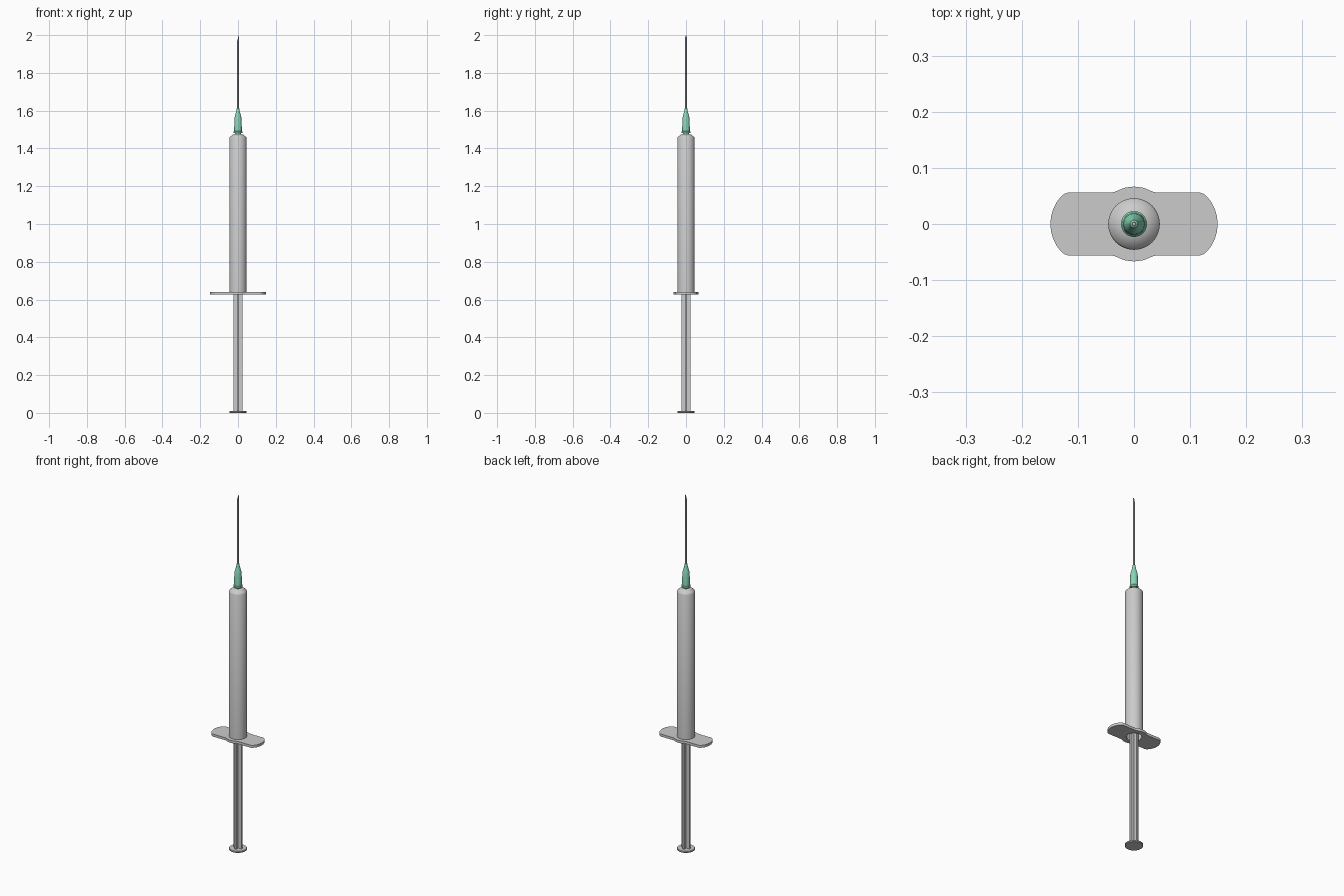
import bpy, bmesh
from math import sin, cos, pi, atan2

if "Cube" in bpy.data.objects:
    bpy.data.objects.remove(bpy.data.objects["Cube"])

SEG = 48


def finish(name, bm, mat=None):
    bmesh.ops.remove_doubles(bm, verts=bm.verts, dist=1e-6)
    bmesh.ops.recalc_face_normals(bm, faces=bm.faces)
    me = bpy.data.meshes.new(name)
    bm.to_mesh(me)
    bm.free()
    ob = bpy.data.objects.new(name, me)
    bpy.context.collection.objects.link(ob)
    if mat:
        me.materials.append(mat)
    bpy.ops.object.select_all(action='DESELECT')
    ob.select_set(True)
    bpy.context.view_layer.objects.active = ob
    bpy.ops.object.shade_smooth_by_angle(angle=pi / 6)
    return ob


def lathe(name, profile, closed=False, seg=SEG, mat=None):
    """Spin (radius, z) points around z; closed joins last to first."""
    bm = bmesh.new()
    rings = [[bm.verts.new((r * cos(2 * pi * i / seg), r * sin(2 * pi * i / seg), z))
              for i in range(seg)] for r, z in profile]
    pairs = list(zip(rings, rings[1:]))
    if closed:
        pairs.append((rings[-1], rings[0]))
    else:
        bm.faces.new(rings[0])
        bm.faces.new(rings[-1])
    for a, b in pairs:
        for i in range(seg):
            j = (i + 1) % seg
            bm.faces.new((a[i], a[j], b[j], b[i]))
    return finish(name, bm, mat)


green = bpy.data.materials.new("hub_green")
green.diffuse_color = (0.25, 0.68, 0.47, 1)
green.use_nodes = True
green.node_tree.nodes["Principled BSDF"].inputs["Base Color"].default_value = green.diffuse_color

# Hollow barrel with sloped shoulder and nozzle
BORE = 0.039
lathe("barrel", [(BORE, 0.628), (0.046, 0.628), (0.046, 1.455), (0.043, 1.461),
                 (0.026, 1.474), (0.015, 1.476), (0.013, 1.55), (0.006, 1.55),
                 (0.006, 1.465), (BORE, 1.45)], closed=True)

# Finger flange: quarter outline mirrored around, pierced by the bore
quarter = [(0.149, 0), (0.148, 0.013), (0.144, 0.027), (0.138, 0.039), (0.130, 0.049),
           (0.124, 0.054), (0.117, 0.056), (0.095, 0.056), (0.075, 0.056), (0.06, 0.056),
           (0.05, 0.056), (0.041, 0.056), (0.035, 0.057), (0.029, 0.0595),
           (0.022, 0.0625), (0.015, 0.0648), (0.007, 0.0662), (0, 0.0665)]
half = quarter + [(-x, y) for x, y in quarter[-2::-1]]
outline = half + [(x, -y) for x, y in half[-2:0:-1]]
bm = bmesh.new()
loops = []
for inner, z in ((False, 0.626), (False, 0.640), (True, 0.640), (True, 0.626)):
    ring = []
    for x, y in outline:
        a = atan2(y, x)
        p = (BORE * cos(a), BORE * sin(a)) if inner else (x, y)
        ring.append(bm.verts.new((*p, z)))
    loops.append(ring)
n = len(outline)
for k in range(4):
    a, b = loops[k], loops[(k + 1) % 4]
    for i in range(n):
        j = (i + 1) % n
        bm.faces.new((a[i], a[j], b[j], b[i]))
finish("finger_flange", bm)

# Plunger rod with a plus-shaped section
R, T = 0.025, 0.005
plus = []
for k in range(4):
    c, s = round(cos(k * pi / 2)), round(sin(k * pi / 2))
    plus += [(x * c - y * s, x * s + y * c) for x, y in ((R, -T), (R, T), (T, T))]
bm = bmesh.new()
base = bm.faces.new([bm.verts.new((x, y, 0.008)) for x, y in plus])
ext = bmesh.ops.extrude_face_region(bm, geom=[base], use_keep_orig=True)
for v in ext["geom"]:
    if isinstance(v, bmesh.types.BMVert):
        v.co.z = 0.86
finish("plunger_rod", bm)

# Thumb rest and rubber stopper at the two ends of the rod
lathe("thumb_rest", [(0.044, 0), (0.046, 0.002), (0.046, 0.008), (0.044, 0.010)])
lathe("plunger_stopper", [(0.036, 0.855), (0.0385, 0.86), (0.0385, 0.868), (0.034, 0.873),
                          (0.034, 0.89), (0.0385, 0.895), (0.0385, 0.905), (0.004, 0.92)])

# Coloured needle hub with a lip at its base
lathe("needle_hub", [(0.016, 1.482), (0.023, 1.482), (0.023, 1.490), (0.0205, 1.493),
                     (0.0185, 1.562), (0.016, 1.572), (0.009, 1.597), (0.007, 1.612),
                     (0.004, 1.614), (0.004, 1.56), (0.014, 1.55)], closed=True, mat=green)

# Hollow needle, its tip cut on a slant
needle = lathe("needle", [(0.0042, 1.55), (0.0042, 1.98), (0.0025, 1.98), (0.0025, 1.55)],
               closed=True, seg=20)
for v in needle.data.vertices:
    if v.co.z > 1.9:
        v.co.z = 1.985 + v.co.x * 0.015 / 0.0042
